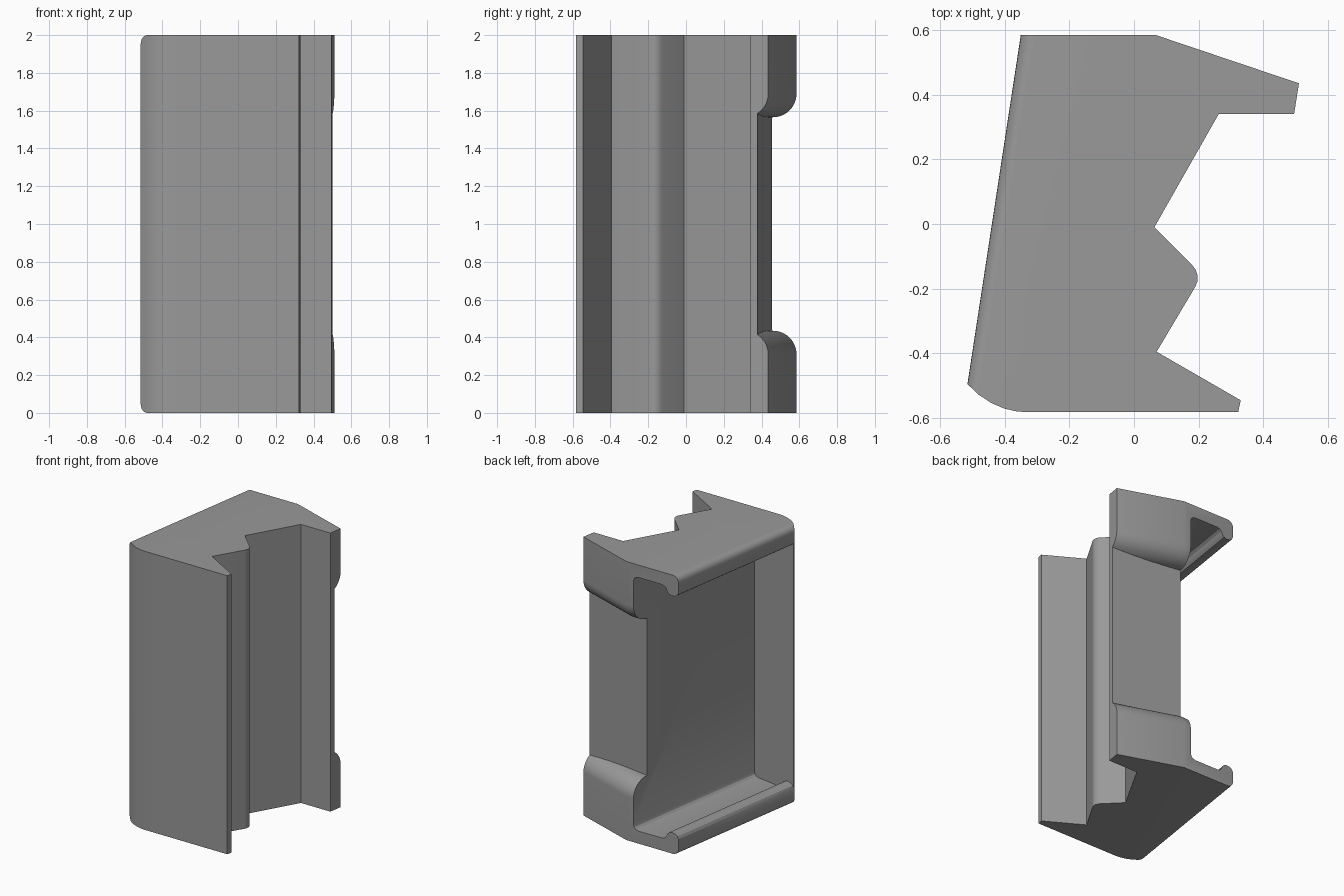
import bpy, bmesh, math
from mathutils import Vector

if "Cube" in bpy.data.objects:
    bpy.data.objects.remove(bpy.data.objects["Cube"])

CORNER = Vector((-0.515, -0.495, 0))           # front end of the slanted left face
V = (Vector((-0.35, 0.585, 0)) - CORNER).normalized()   # along the slanted face
U = Vector((V.y, -V.x, 0))                     # inward from the slanted face


def loft(name, rings):
    """Closed solid through a list of equal-length point rings."""
    bm = bmesh.new()
    vs = [[bm.verts.new(p) for p in r] for r in rings]
    n = len(rings[0])
    for a, b in zip(vs, vs[1:]):
        for i in range(n):
            j = (i + 1) % n
            bm.faces.new((a[i], a[j], b[j], b[i]))
    bm.faces.new(vs[0][::-1])
    bm.faces.new(vs[-1])
    bmesh.ops.recalc_face_normals(bm, faces=bm.faces)
    me = bpy.data.meshes.new(name)
    bm.to_mesh(me)
    bm.free()
    ob = bpy.data.objects.new(name, me)
    bpy.context.collection.objects.link(ob)
    return ob


def boolean(ob, cutter, op):
    bpy.context.view_layer.objects.active = ob
    m = ob.modifiers.new(op.lower(), 'BOOLEAN')
    m.operation, m.object, m.solver = op, cutter, 'EXACT'
    bpy.ops.object.modifier_apply(modifier=m.name)
    bpy.data.objects.remove(cutter)


# Body: plan profile with hooked right side and rounded nose
profile = [(-.35, .585), (.065, .585), (.51, .435), (.495, .34), (.262, .34),
           (.063, -.01), (.18, -.127), (.191, -.142), (.197, -.16),
           (.196, -.178), (.189, -.195), (.07, -.395), (.33, -.545),
           (.322, -.582), (-.33, -.582), (-.365, -.579), (-.4, -.571),
           (-.44, -.554), (-.48, -.528), (-.515, -.495)]
body = loft("bracket_body", [[(x, y, z) for x, y in profile] for z in (0, 2)])

# Rounded upper and lower edges of the slanted face
bm = bmesh.new()
bm.from_mesh(body.data)
edges = [e for e in bm.edges
         if abs(e.verts[0].co.z - e.verts[1].co.z) < .01
         and all(min((v.co - p).xy.length for p in
                     (CORNER, Vector((-.35, .585, 0)))) < .001 for v in e.verts)]
bmesh.ops.bevel(bm, geom=edges, offset=.045, segments=6, profile=.5, affect='EDGES')
bm.to_mesh(body.data)
bm.free()

# Pocket behind the slanted face, with rounded lips and inner corners
upper = [(-.1, 1.885), (0, 1.885), (.008, 1.866), (.026, 1.853), (.05, 1.849),
         (.074, 1.855), (.089, 1.872), (.097, 1.892), (.112, 1.906),
         (.135, 1.91), (.315, 1.91), (.335, 1.905), (.348, 1.892), (.354, 1.872)]
section = upper + [(u, 2 - z) for u, z in reversed(upper)]
pocket = loft("pocket_cutter", [[CORNER + U * u + V * v + Vector((0, 0, z))
                                 for u, z in section] for v in (-.008 + .016, 1.4)])
boolean(body, pocket, 'DIFFERENCE')

# Recess in the middle of the back, its end caps rounded along the back edge
R, TOP = .125, 1.69
half = [(1.70, -.004)]
half += [(TOP - R * math.sin(a), R * (1 - math.cos(a)))
         for a in [math.pi / 2 * i / 10 for i in range(11)]]
half.append((TOP - R - .0005, .3))
rings = []
for z, d in half + [(2 - z, d) for z, d in reversed(half)]:
    cx = .065 - .165 * d
    ry = .585 - (d + .3194 * (.9 - .065)) / .9476
    rings.append([(-.9, .585 - d, z), (cx, .585 - d, z), (.9, ry, z),
                  (.9, 1.2, z), (-.9, 1.2, z)])
recess = loft("recess_cutter", rings)
base = Vector((-.004, .455, 0))
beyond = loft("beyond_cutter", [[base + U * u + V * v + Vector((0, 0, z))
                                 for u, v in ((-.8, 0), (.85, 0), (.85, .6), (-.8, .6))]
                                for z in (.1, 1.9)])
boolean(recess, beyond, 'INTERSECT')
boolean(body, recess, 'DIFFERENCE')

# Colour and shading
grey = bpy.data.materials.new("mid_grey")
grey.diffuse_color = (.32, .32, .32, 1)
grey.use_nodes = True
grey.node_tree.nodes["Principled BSDF"].inputs["Base Color"].default_value = grey.diffuse_color
body.data.materials.clear()
body.data.materials.append(grey)
for p in body.data.polygons:
    p.material_index = 0
bpy.context.view_layer.objects.active = body
body.select_set(True)
bpy.ops.object.shade_smooth_by_angle(angle=math.radians(25))
